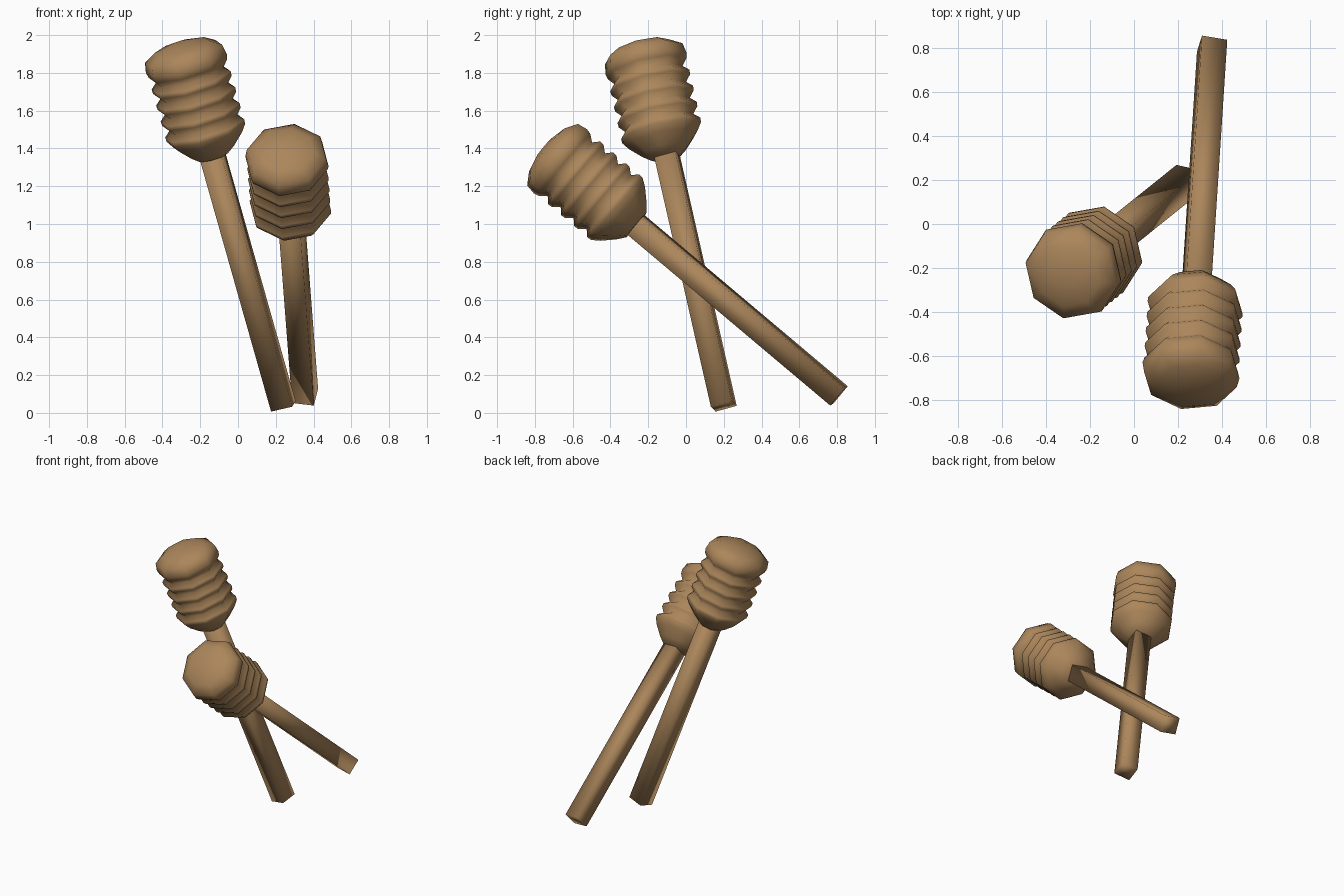
import bpy, bmesh, math
from mathutils import Vector

if "Cube" in bpy.data.objects:
    bpy.data.objects.remove(bpy.data.objects["Cube"])

wood = bpy.data.materials.new("wood")
wood.diffuse_color = (0.41, 0.24, 0.105, 1)
wood.use_nodes = True
wood.node_tree.nodes["Principled BSDF"].inputs["Base Color"].default_value = wood.diffuse_color


def lathe(name, profile, sides, base, axis, corner):
    """Turn (distance, radius) rings around a tilted axis; corner sets the first vertex."""
    d = Vector(axis).normalized()
    u = Vector(corner)
    u = (u - d * u.dot(d)).normalized()
    v = d.cross(u)
    bm = bmesh.new()
    rings = []
    for t, r in profile:
        c = Vector(base) + d * t
        rings.append([bm.verts.new(c + r * (u * math.cos(a) + v * math.sin(a)))
                      for a in (2 * math.pi * i / sides for i in range(sides))])
    for lo, hi in zip(rings, rings[1:]):
        for i in range(sides):
            j = (i + 1) % sides
            bm.faces.new((lo[i], lo[j], hi[j], hi[i]))
    bm.faces.new(rings[0][::-1])
    bm.faces.new(rings[-1])
    me = bpy.data.meshes.new(name)
    bm.to_mesh(me)
    bm.free()
    for p in me.polygons:
        p.use_smooth = True
    me.materials.append(wood)
    ob = bpy.data.objects.new(name, me)
    bpy.context.collection.objects.link(ob)
    return ob


# Grooved head: rounded neck, four ridges, thick end block with shallow dome
head = [(1.405, 0.085), (1.44, 0.13), (1.50, 0.19)]
for k in range(4):
    t = 1.55 + 0.09 * k
    head += [(t - 0.01, 0.218), (t + 0.015, 0.22), (t + 0.045, 0.188)]
head += [(1.90, 0.217), (1.93, 0.225), (1.985, 0.215), (2.025, 0.15), (2.045, 0.06)]
handle = [(0, 0.083), (1.48, 0.083)]

# Two dippers: handle base, axis direction, direction of one square corner
dippers = {
    "upright": ((0.24, 0.20, 0.035), (-0.283, -0.227, 1), (-0.763, -0.51, -0.33)),
    "leaning": ((0.355, 0.81, 0.09), (-0.065, -1, 0.842), (0.83, 0.35, 0.43)),
}
for label, (base, axis, corner) in dippers.items():
    lathe(label + "_dipper_handle", handle, 4, base, axis, corner)
    lathe(label + "_dipper_head", head, 8, base, axis, corner)
